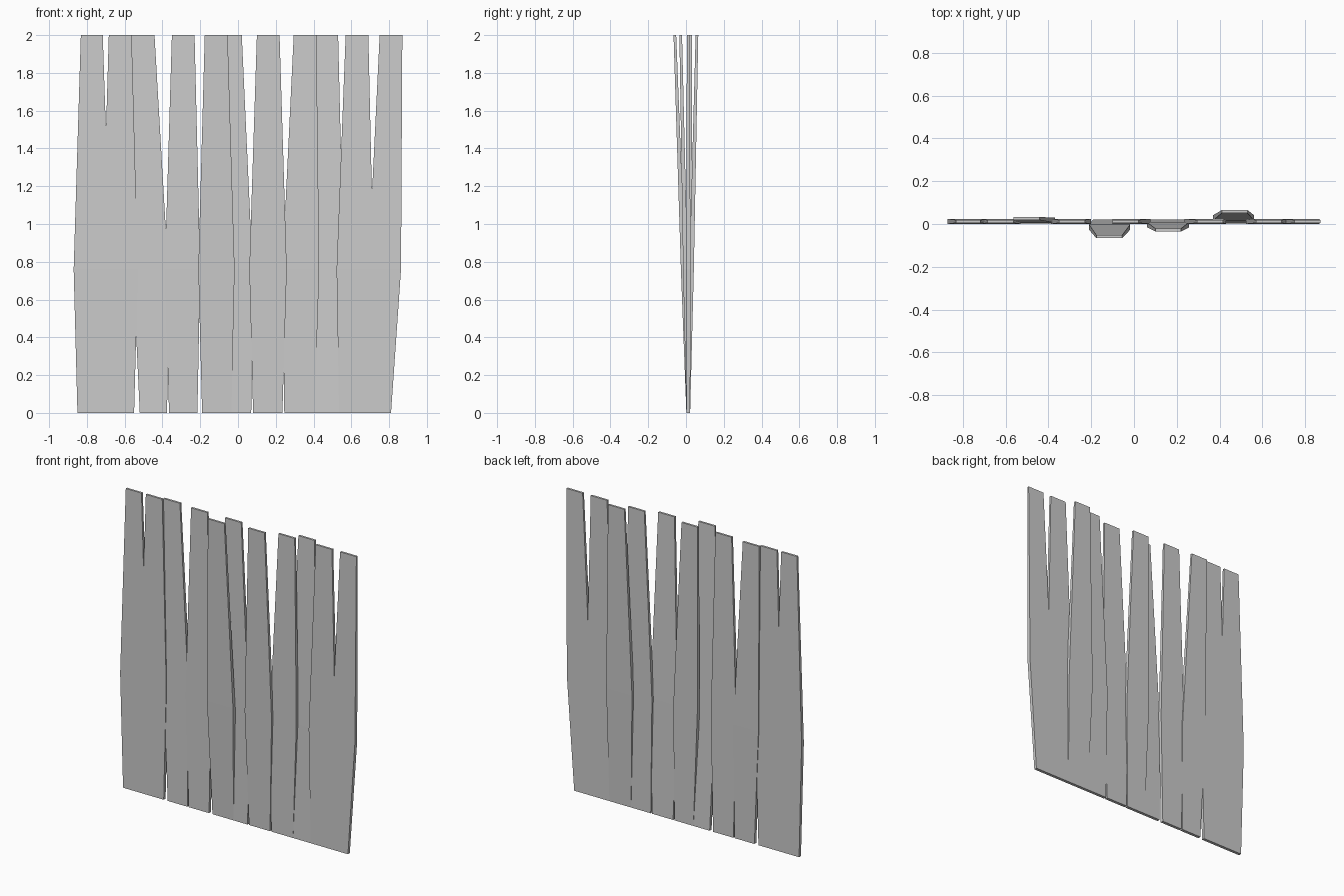
import bpy, bmesh

HEIGHTS = (0.0, 0.76, 2.0)      # foot, widest point, top
THICK = (0.02, 0.024, 0.014)    # boards thin out toward the top

# left/right edge at foot, middle, top; then lean of the top in y
PLANKS = [
    (-0.85, -0.69, -0.87, -0.675, -0.832, -0.716, 0.0),
    (-0.70, -0.55, -0.72, -0.53, -0.684, -0.563, 0.0),
    (-0.52, -0.375, -0.555, -0.37, -0.563, -0.442, 0.014),
    (-0.365, -0.215, -0.387, -0.20, -0.35, -0.23, 0.0),
    (-0.19, -0.035, -0.21, -0.018, -0.176, -0.055, -0.071),
    (-0.07, 0.07, -0.10, 0.077, -0.10, 0.02, 0.0),
    (0.08, 0.235, 0.06, 0.258, 0.10, 0.22, -0.04),
    (0.245, 0.405, 0.235, 0.43, 0.295, 0.415, 0.0),
    (0.39, 0.55, 0.37, 0.56, 0.41, 0.53, 0.046),
    (0.535, 0.70, 0.522, 0.718, 0.57, 0.69, 0.0),
    (0.685, 0.81, 0.69, 0.863, 0.75, 0.87, 0.0),
]


def plank(name, edges, lean):
    """Board lofted through three rectangular sections."""
    bm = bmesh.new()
    rings = []
    for i, z in enumerate(HEIGHTS):
        l, r = edges[2 * i], edges[2 * i + 1]
        yc = 0.012 + lean * z / 2
        h = THICK[i] / 2
        rings.append([bm.verts.new((x, y, z)) for x, y in
                      ((l, yc - h), (r, yc - h), (r, yc + h), (l, yc + h))])
    for a, b in zip(rings, rings[1:]):
        for k in range(4):
            n = (k + 1) % 4
            bm.faces.new((a[k], a[n], b[n], b[k]))
    bm.faces.new(rings[0][::-1])
    bm.faces.new(rings[-1])
    bmesh.ops.recalc_face_normals(bm, faces=bm.faces)
    mesh = bpy.data.meshes.new(name)
    bm.to_mesh(mesh)
    bm.free()
    bpy.context.collection.objects.link(bpy.data.objects.new(name, mesh))


# Row of uneven boards, some leaning forward or back
for n, p in enumerate(PLANKS, 1):
    plank(f"plank_{n:02d}", p[:6], p[6])
